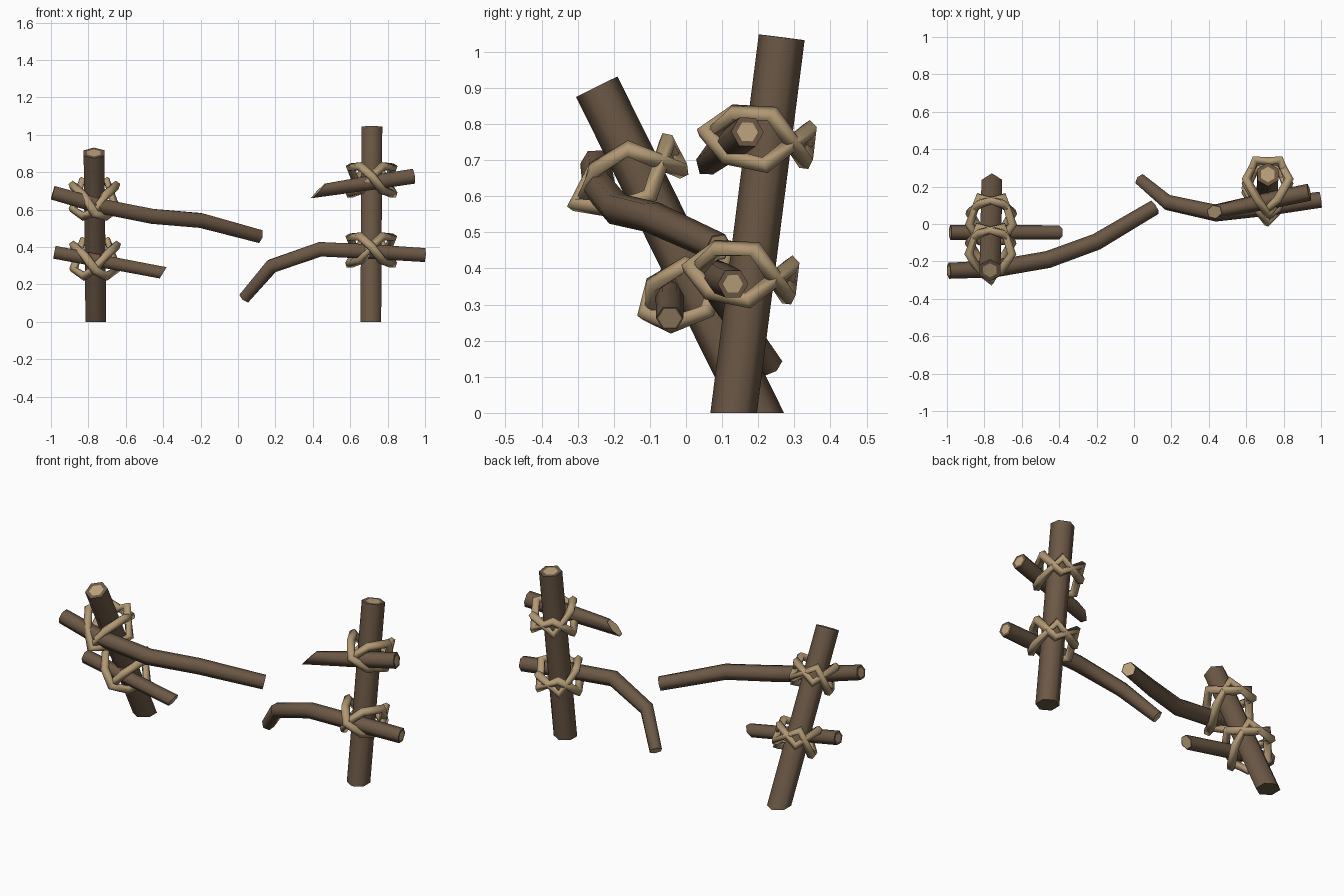
import bpy, math
from mathutils import Vector as V

if "Cube" in bpy.data.objects:
    bpy.data.objects.remove(bpy.data.objects["Cube"])


def mat(name, rgb):
    m = bpy.data.materials.new(name)
    m.diffuse_color = (*rgb, 1)
    m.use_nodes = True
    m.node_tree.nodes["Principled BSDF"].inputs["Base Color"].default_value = m.diffuse_color
    return m


WOOD = mat("brown wood", (0.150, 0.098, 0.060))
CUT = mat("pale cut wood", (0.50, 0.36, 0.20))
ROPE = mat("tan rope", (0.44, 0.315, 0.175))


def tube(name, pts, radii, sides, ref, mats, closed=False, flat_base=False,
         slant=(0, 0), inset=(0.65, 0.65), pale=(True, True)):
    """Sweep a regular polygon along a path, capping the ends with an inset cut face."""
    pts = [V(p) for p in pts]
    n = len(pts)
    verts, faces, idx = [], [], []
    for i, p in enumerate(pts):
        if closed:
            a, b = pts[i - 1], pts[(i + 1) % n]
        else:
            a, b = pts[max(i - 1, 0)], pts[min(i + 1, n - 1)]
        t = (b - a).normalized()
        s = (V(ref) - t * t.dot(V(ref))).normalized()
        u = t.cross(s)
        for k in range(sides):
            w = 2 * math.pi * k / sides
            d = s * math.cos(w) + u * math.sin(w)
            q = p + d * radii[i]
            if not closed and i == 0:
                q = q - t * (q.z / t.z) if flat_base else q - t * slant[0] * d.z
            if not closed and i == n - 1:
                q = q + t * slant[1] * d.z
            verts.append(q)
    for i in range(n if closed else n - 1):
        j = (i + 1) % n
        for k in range(sides):
            l = (k + 1) % sides
            faces.append((i * sides + k, i * sides + l, j * sides + l, j * sides + k))
            idx.append(0)
    n_side = len(faces)
    if not closed:
        for e, start in ((0, 0), (1, (n - 1) * sides)):
            ring = list(range(start, start + sides))
            c = sum((verts[r] for r in ring), V()) / sides
            base = len(verts)
            verts += [c + (verts[r] - c) * inset[e] for r in ring]
            inner = list(range(base, base + sides))
            for k in range(sides):
                l = (k + 1) % sides
                f = (ring[k], ring[l], inner[l], inner[k])
                faces.append(f if e else f[::-1])
                idx.append(0)
            faces.append(tuple(inner) if e else tuple(inner[::-1]))
            idx.append(1 if pale[e] else 0)
    me = bpy.data.meshes.new(name)
    me.from_pydata(verts, [], faces)
    for m in mats:
        me.materials.append(m)
    for f in me.polygons:
        f.material_index = idx[f.index]
        f.use_smooth = f.index < n_side
    ob = bpy.data.objects.new(name, me)
    bpy.context.collection.objects.link(ob)
    return ob


def post(name, base, top):
    tube(name, [base, top], [0.064] * 2, 6, (0, 1, 0), [WOOD, CUT],
         flat_base=True, pale=(False, True))


def rail(name, pts, radii, **kw):
    tube(name, pts, radii, 6, (0, 1, 0), [WOOD, CUT], **kw)


# leaning posts
POSTS = {"left": (V((-0.76, 0.20, 0)), V((-0.77, -0.247, 0.903))),
         "right": (V((0.71, 0.132, 0)), V((0.716, 0.265, 1.04)))}
for side, (b, t) in POSTS.items():
    post(side + "_post", b, t)

# broken rails
rail("left_upper_rail",
     [(-0.99, -0.25, 0.69), (-0.75, -0.24, 0.622), (-0.46, -0.19, 0.564),
      (-0.20, -0.095, 0.542), (0.112, 0.09, 0.458)],
     [0.043, 0.046, 0.046, 0.045, 0.041], inset=(0.65, 0.88))
rail("left_lower_rail", [(-0.982, -0.045, 0.372), (-0.40, -0.045, 0.262)],
     [0.040, 0.038], inset=(0.65, 0.85), slant=(0, 0.015))
rail("right_upper_rail", [(0.43, 0.065, 0.70), (0.72, 0.125, 0.745), (0.937, 0.17, 0.778)],
     [0.038, 0.045, 0.046], inset=(0.88, 0.65), slant=(-0.05, 0))
rail("right_lower_rail",
     [(0.036, 0.235, 0.13), (0.18, 0.115, 0.298), (0.44, 0.058, 0.388),
      (0.72, 0.09, 0.375), (0.998, 0.13, 0.357)],
     [0.036, 0.042, 0.045, 0.045, 0.043], inset=(0.88, 0.65))


# rope lashings: two mirrored loops crossing in front of the rail and behind the post
HALF = [(0.055, -0.105, 0.062), (0.115, 0.0, 0.072), (0.066, 0.108, -0.045)]


def lashing(name, side, z, front):
    b, t = POSTS[side]
    axis = (t - b).normalized()
    c = b + axis * (z - b.z) / axis.z
    x = V((1, 0, 0))
    back = axis.cross(x).normalized()
    loop = [(0, front, 0)] + HALF + [(-u, v, -w) for u, v, w in reversed(HALF)]
    for s, label in ((1, "a"), (-1, "b")):
        pts = []
        for i, (u, v, w) in enumerate(loop):
            v += 0.012 * s if i == 0 else 0
            pts.append(c + x * u * s + back * v + axis * w)
        tube(name + "_" + label, pts, [0.025] * len(pts), 5, axis, [ROPE], closed=True)


lashing("left_upper_lashing", "left", 0.665, -0.185)
lashing("left_lower_lashing", "left", 0.345, -0.145)
lashing("right_upper_lashing", "right", 0.755, -0.165)
lashing("right_lower_lashing", "right", 0.38, -0.16)
